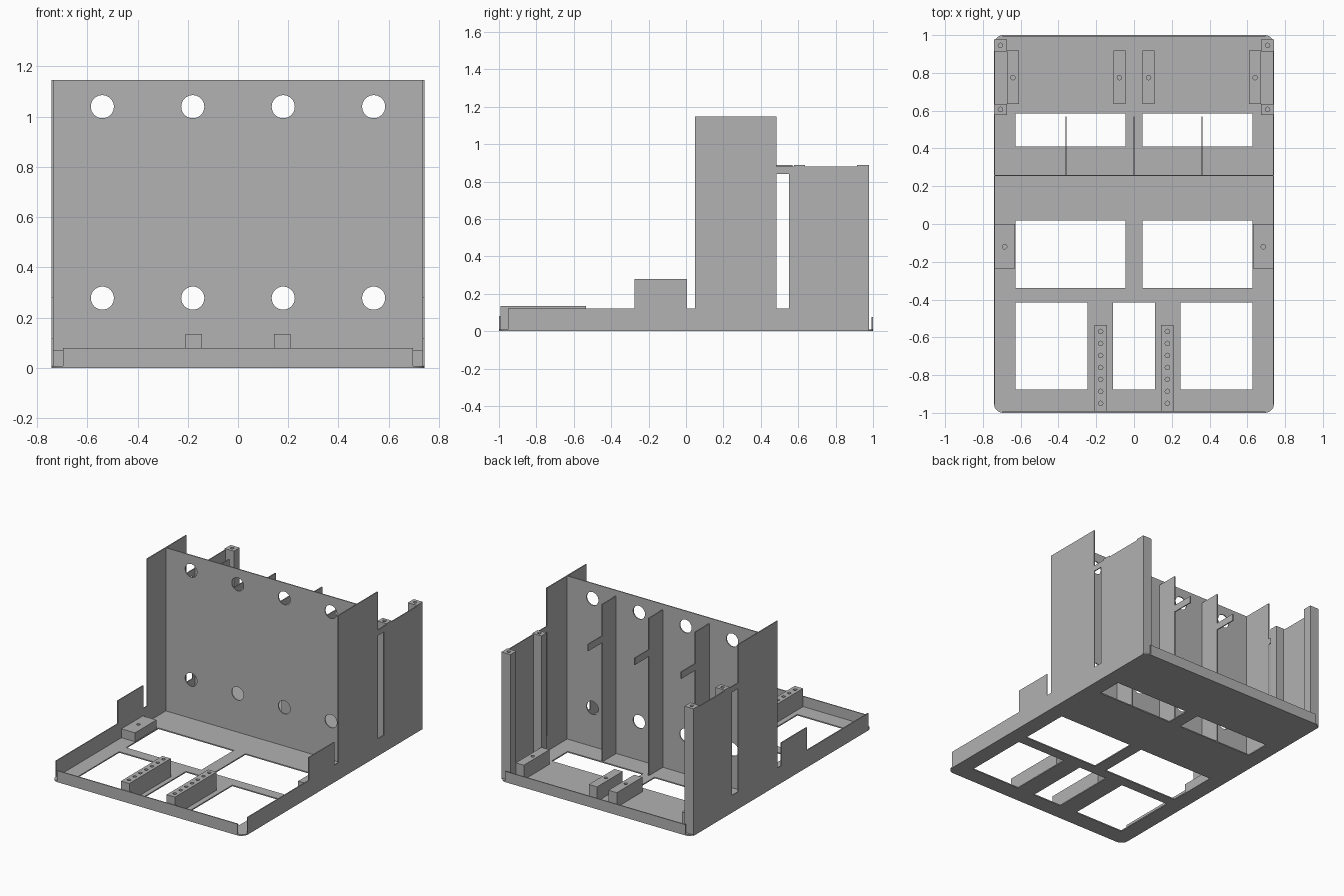
import bpy, bmesh, math
from mathutils import Matrix

cube = bpy.data.objects.get("Cube")
if cube:
    bpy.data.objects.remove(cube, do_unlink=True)

grey = bpy.data.materials.new("plain grey")
grey.use_nodes = True
colour = (0.445, 0.445, 0.445, 1)
grey.diffuse_color = colour
grey.node_tree.nodes["Principled BSDF"].inputs["Base Color"].default_value = colour

# Orientation of a flat profile: lying, facing sideways, facing front
AXES = {
    "xy": Matrix.Identity(4),
    "yz": Matrix(((0, 0, 1, 0), (1, 0, 0, 0), (0, 1, 0, 0), (0, 0, 0, 1))),
    "xz": Matrix(((1, 0, 0, 0), (0, 0, -1, 0), (0, 1, 0, 0), (0, 0, 0, 1))),
}
T = 0.007        # sheet thickness
W = 0.742        # half width
FLOOR = 0.008    # top of the base plate
parts = []


def rect(u0, u1, v0, v1):
    return [(u0, v0), (u1, v0), (u1, v1), (u0, v1)]


def circle(u, v, r, n=32):
    return [(u + r * math.cos(2 * math.pi * i / n), v + r * math.sin(2 * math.pi * i / n))
            for i in range(n)]


def rounded_rect(w, h, r, n=8):
    pts = []
    for k, (sx, sy) in enumerate([(1, 1), (-1, 1), (-1, -1), (1, -1)]):
        for i in range(n + 1):
            a = math.pi / 2 * (k + i / n)
            pts.append((sx * (w - r) + r * math.cos(a), sy * (h - r) + r * math.sin(a)))
    return pts


def plate(name, outline, holes, plane, start, depth):
    """Extrude an outline with holes from start along the plane's normal axis."""
    curve = bpy.data.curves.new(name, "CURVE")
    curve.dimensions = "2D"
    curve.fill_mode = "BOTH"
    curve.extrude = depth / 2
    for loop in [outline] + holes:
        spline = curve.splines.new("POLY")
        spline.points.add(len(loop) - 1)
        for p, (u, v) in zip(spline.points, loop):
            p.co = (u, v, 0, 1)
        spline.use_cyclic_u = True
    temp = bpy.data.objects.new(name + " outline", curve)
    bpy.context.collection.objects.link(temp)
    bpy.context.view_layer.update()
    mesh = bpy.data.meshes.new_from_object(temp.evaluated_get(bpy.context.evaluated_depsgraph_get()))
    bpy.data.objects.remove(temp, do_unlink=True)

    middle = start + depth / 2
    offset = {"xy": (0, 0, middle), "yz": (middle, 0, 0), "xz": (0, middle, 0)}[plane]
    mesh.transform(Matrix.Translation(offset) @ AXES[plane])
    bm = bmesh.new()
    bm.from_mesh(mesh)
    bmesh.ops.remove_doubles(bm, verts=bm.verts, dist=1e-5)
    bmesh.ops.recalc_face_normals(bm, faces=bm.faces)
    bm.to_mesh(mesh)
    bm.free()
    mesh.name = name
    mesh.materials.clear()
    mesh.materials.append(grey)
    ob = bpy.data.objects.new(name, mesh)
    bpy.context.collection.objects.link(ob)
    parts.append(ob)
    return ob


def block(name, x0, x1, y0, y1, top, screw_holes):
    holes = [circle(x, y, 0.012, 16) for x, y in screw_holes]
    plate(name, rect(x0, x1, y0, y1), holes, "xy", FLOOR, top - FLOOR)


# Base plate with its openings
openings = [rect(-0.111, 0.111, -0.877, -0.415)]
for x0, x1, y0, y1 in [(0.045, 0.627, 0.41, 0.585), (0.045, 0.627, -0.34, 0.018),
                       (0.246, 0.627, -0.877, -0.415)]:
    openings += [rect(x0, x1, y0, y1), rect(-x1, -x0, y0, y1)]
plate("base_plate", rounded_rect(W, 1, 0.05), openings, "xy", 0, FLOOR)

# Low front and rear lips
plate("front_lip", rect(-0.697, 0.697, 0, 0.08), [], "xz", -1, T)
plate("rear_lip", rect(-0.697, 0.697, 0, 0.075), [], "xz", 1 - T, T)

# Tall partition with cable holes
plate("partition", rect(-W, W, 0, 1.147),
      [circle(x, z, 0.046) for x in (-0.54, -0.18, 0.18, 0.54) for z in (0.278, 1.04)],
      "xz", 0.257 - T / 2, T)

# Stepped side walls with a tall slot
profile = [(-0.953, 0), (-0.953, 0.12), (-0.275, 0.12), (-0.275, 0.28), (0.005, 0.28),
           (0.005, 0.12), (0.048, 0.12), (0.048, 1.147), (0.483, 1.147), (0.483, 0.88),
           (0.975, 0.88), (0.975, 0)]
slot = rect(0.484, 0.55, 0.12, 0.84)

for side, s in (("left", 1), ("right", -1)):
    def span(a, b):
        return sorted((s * a, s * b))

    plate(side + "_side_wall", profile, [slot], "yz", min(s * W, s * (W - T)), T)

    # Corner posts
    for place, y0, y1 in (("rear", 0.913, 0.978), ("inner", 0.578, 0.635)):
        block(f"{side}_{place}_post", *span(0.672, W), y0, y1, 0.888,
              [(s * 0.707, (y0 + y1) / 2)])

    # Mounting blocks
    block(side + "_outer_rear_block", *span(0.61, 0.672), 0.635, 0.918, 0.11, [(s * 0.641, 0.775)])
    block(side + "_inner_rear_block", *span(0.044, 0.108), 0.635, 0.918, 0.11, [(s * 0.077, 0.775)])
    block(side + "_middle_block", *span(0.63, W - T), -0.236, 0, 0.07, [(s * 0.685, -0.12)])

    # Front rail with a row of screw holes
    block(side + "_front_rail", *span(0.144, 0.209), -0.993, -0.535, 0.135,
          [(s * 0.177, -0.95 + 0.0635 * i) for i in range(7)])

# Fins behind the partition, each with a support arm
fin = [(0.257, FLOOR), (0.413, FLOOR), (0.413, 0.84), (0.57, 0.84), (0.57, 0.888),
       (0.413, 0.888), (0.413, 1.107), (0.257, 1.107)]
for name, x in (("right_fin", -0.36), ("centre_fin", 0), ("left_fin", 0.36)):
    plate(name, fin, [], "yz", x - T / 2, T)

# Smooth round holes, sharp edges elsewhere
bpy.ops.object.select_all(action="DESELECT")
for ob in parts:
    ob.select_set(True)
bpy.context.view_layer.objects.active = parts[0]
bpy.ops.object.shade_smooth_by_angle(angle=math.radians(30))
